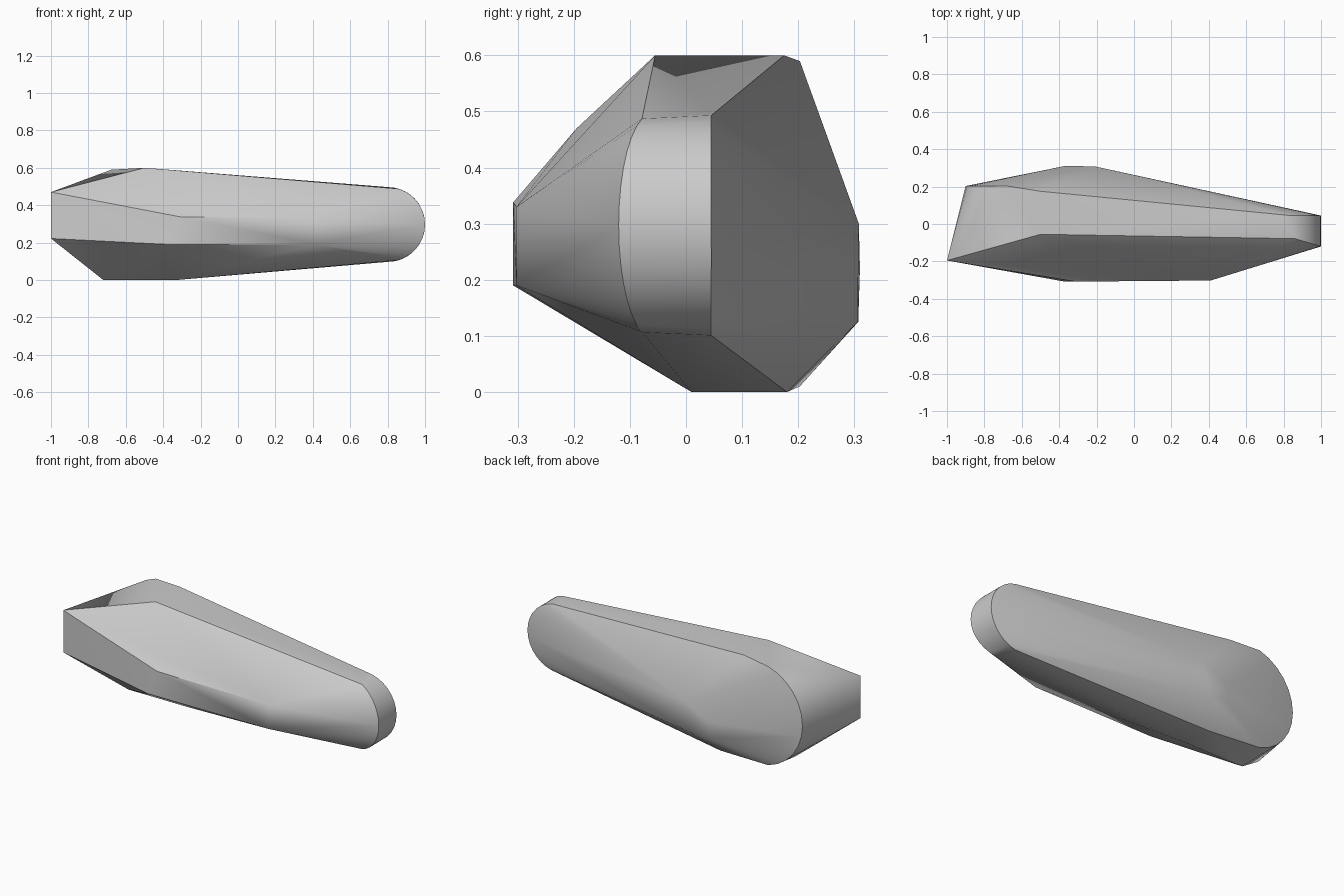
import bpy, bmesh, math

cube = bpy.data.objects.get("Cube")
if cube:
    bpy.data.objects.remove(cube, do_unlink=True)


def arc(cx, cz, radius, start, end, steps, depth):
    """Points on an upright arc; depth gives y for each x."""
    pts = []
    for i in range(steps + 1):
        a = math.radians(start + (end - start) * i / steps)
        x = cx + radius * math.cos(a)
        pts.append((x, depth(x), cz + radius * math.sin(a)))
    return pts


# Rounded narrow end: flat back, front rim on a slanted plane
points = arc(0.8, 0.297, 0.2, -90, 90, 16, lambda x: 0.045)
points += arc(0.8, 0.297, 0.2, -72, 72, 14, lambda x: -0.12 + 0.3 * (1 - x))

# Rounded rim of the wide end
points += arc(-0.6, 0.3, 0.3, 105, 255, 12, lambda x: 0.203)

# Edge of the wide end and the front panel
points += [(-1, -0.195, z) for z in (0.222, 0.47)]
points += [(-0.37, -0.308, 0.19), (0.41, -0.302, 0.19),
           (-0.31, -0.308, 0.338), (0.41, -0.302, 0.33)]

# Top ridge and flat base
points += [(-0.5, -0.055, 0.6), (-0.5, 0.175, 0.6)]
points += [(-0.72, 0.01, 0), (-0.33, 0.01, 0), (-0.35, 0.18, 0)]

# Bulge on the back
points += [(-0.37, 0.307, 0.125), (-0.37, 0.31, 0.22),
           (-0.21, 0.308, 0.3), (-0.25, 0.306, 0.125)]

# Wrap all the outlines in one convex skin
bm = bmesh.new()
for p in points:
    bm.verts.new(p)
hull = bmesh.ops.convex_hull(bm, input=bm.verts)
loose = {g for g in hull["geom_interior"] + hull["geom_unused"]
         if isinstance(g, bmesh.types.BMVert)}
bmesh.ops.delete(bm, geom=list(loose), context="VERTS")
bmesh.ops.dissolve_limit(bm, angle_limit=math.radians(1),
                         verts=bm.verts, edges=bm.edges)
bmesh.ops.recalc_face_normals(bm, faces=bm.faces)
mesh = bpy.data.meshes.new("faceted_body")
bm.to_mesh(mesh)
bm.free()

body = bpy.data.objects.new("faceted_body", mesh)
bpy.context.collection.objects.link(body)

# Plain grey surface
grey = bpy.data.materials.new("plain_grey")
grey.use_nodes = True
colour = (0.6, 0.6, 0.6, 1)
grey.diffuse_color = colour
grey.node_tree.nodes["Principled BSDF"].inputs["Base Color"].default_value = colour
mesh.materials.append(grey)

bpy.ops.object.select_all(action="DESELECT")
body.select_set(True)
bpy.context.view_layer.objects.active = body
bpy.ops.object.shade_smooth_by_angle(angle=math.radians(30))
